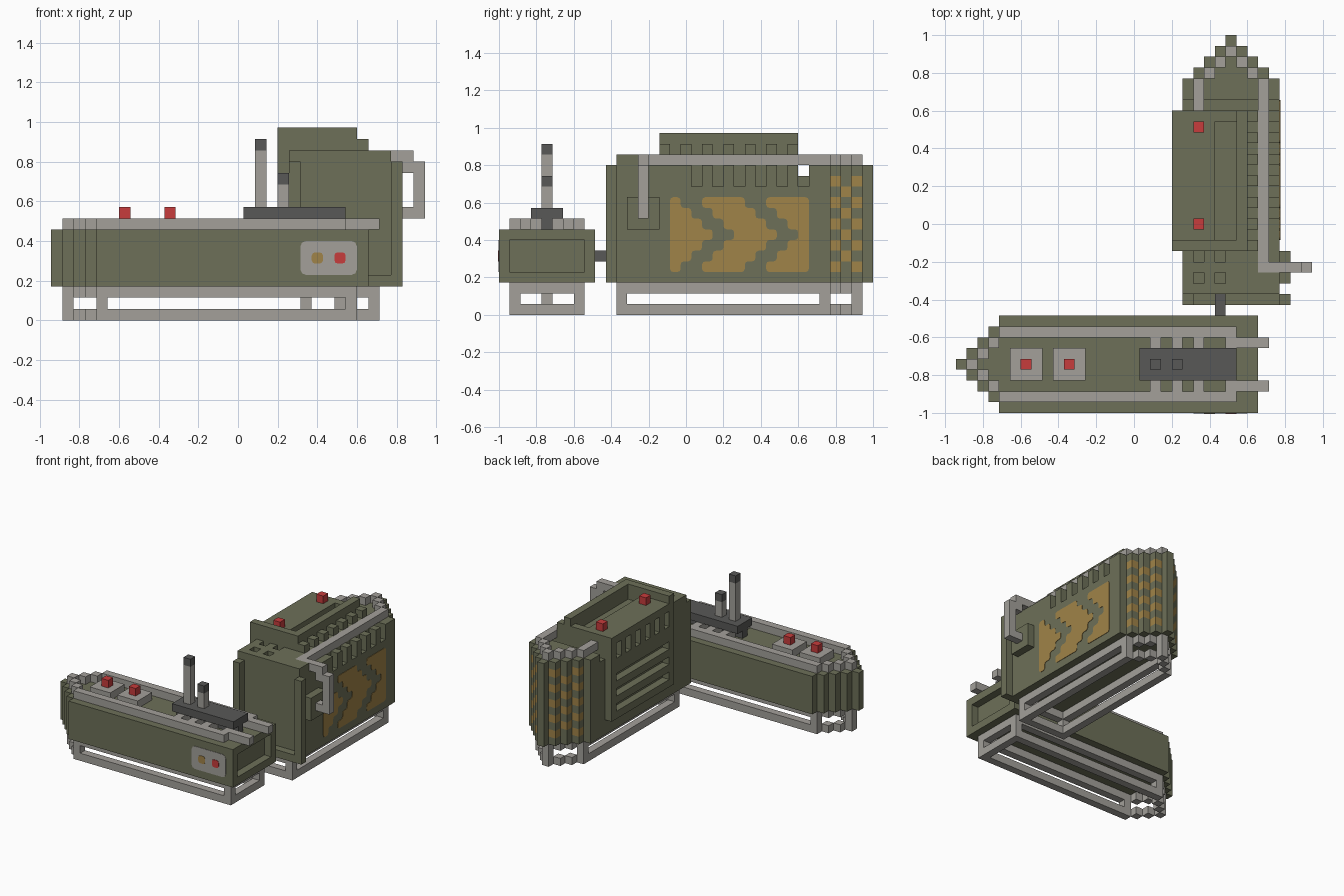
import bpy
import bmesh
from mathutils import Vector

cube = bpy.data.objects.get("Cube")
if cube:
    bpy.data.objects.remove(cube, do_unlink=True)

UNIT = 2 / 35
ORIGIN = Vector((-16.5, -17.5, 0))


def material(name, *rgb):
    mat = bpy.data.materials.new(name)
    mat.use_nodes = True
    mat.diffuse_color = (*rgb, 1)
    mat.node_tree.nodes["Principled BSDF"].inputs["Base Color"].default_value = (*rgb, 1)
    return mat


olive = material("olive", .153, .162, .098)
grey = material("light_grey", .366, .352, .323)
dark = material("dark_grey", .098, .098, .095)
red = material("red", .571, .045, .045)
ochre = material("ochre", .352, .227, .065)


def finish(name, bm, mat):
    mesh = bpy.data.meshes.new(name)
    bm.to_mesh(mesh)
    bm.free()
    mesh.materials.append(mat)
    obj = bpy.data.objects.new(name, mesh)
    bpy.context.collection.objects.link(obj)
    return obj


def box(x, y, z):
    """Cells of a block; each argument is a (start, end) pair or one index."""
    spans = [range(*s) if isinstance(s, tuple) else (s,) for s in (x, y, z)]
    return {(i, j, k) for i in spans[0] for j in spans[1] for k in spans[2]}


def blocks(name, mat, cells):
    """Outer skin of a set of cells."""
    bm = bmesh.new()
    verts = {}

    def vert(p):
        key = tuple(round(v) for v in p)
        if key not in verts:
            verts[key] = bm.verts.new((Vector(key) + ORIGIN) * UNIT)
        return verts[key]

    for cell in sorted(cells):
        for axis in range(3):
            for side in (0, 1):
                near = list(cell)
                near[axis] += 2 * side - 1
                if tuple(near) in cells:
                    continue
                u, w = Vector(), Vector()
                u[(axis + 1) % 3] = 1
                w[(axis + 2) % 3] = 1
                base = Vector(cell)
                base[axis] += side
                ring = [base, base + u, base + u + w, base + w]
                bm.faces.new([vert(p) for p in (ring if side else ring[::-1])])
    bmesh.ops.dissolve_limit(bm, angle_limit=.01, verts=bm.verts[:], edges=bm.edges[:])
    return finish(name, bm, mat)


def plate(name, mat, outline, to_world, normal, corner, thick=.003):
    """Thin painted plate with softened corners."""
    bm = bmesh.new()
    face = bm.faces.new([bm.verts.new((Vector(to_world(*p)) + ORIGIN) * UNIT) for p in outline])
    bmesh.ops.bevel(bm, geom=bm.verts[:], offset=corner * UNIT, segments=2,
                    affect='VERTICES', profile=.5)
    out = bmesh.ops.extrude_face_region(bm, geom=bm.faces[:])
    moved = [v for v in out["geom"] if isinstance(v, bmesh.types.BMVert)]
    bmesh.ops.translate(bm, verts=moved, vec=Vector(normal) * thick)
    bmesh.ops.recalc_face_normals(bm, faces=bm.faces[:])
    return finish(name, bm, mat)


# Both units share a pointed plan: a runs back from the nose, c runs across
def hull(length, z):
    cells = set()
    for a in range(length):
        inset = max(0, 4 - a)
        cells |= box(a, (inset, 9 - inset), z)
    return cells


def rail_loop(start, end, z):
    cells = set()
    for a in range(start, end):
        spread = min(a - 1, 3)
        cells |= box(a, 4 - spread, z) | box(a, 4 + spread, z)
    return cells


def skid(length):
    end = length - 1
    cells = set()
    for z in (0, 2):
        cells |= rail_loop(1, length, z) | box(end, (1, 8), z)
    for a, c in ((1, 4), (4, 1), (4, 7), (end, 1), (end, 7)):
        cells |= box(a, c, 1)
    return cells


def tall(cells):
    """Turn the shared plan so that its nose points to the back."""
    return {(21 + c, 34 - a, k) for a, c, k in cells}


# Low unit
blocks("low_body", olive, hull(28, (3, 8)) - box(27, (1, 8), (4, 7)))
blocks("low_skid", grey, skid(27))
rails = rail_loop(1, 26, 8)
for y in (2, 6):
    rails |= box((25, 29), y, 8)
blocks("low_rails", grey, rails)

ribs = set()
for x in (18, 20, 22):
    ribs |= box(x, (2, 4), 8) | box(x, (5, 7), 8)
blocks("antenna_ribs", grey, ribs)
blocks("antenna_base", dark, box((17, 26), (3, 6), 9) | box((17, 26), 4, 8))
for name, x, top in (("tall", 18, 15), ("short", 20, 12)):
    blocks(name + "_antenna", grey, box(x, 4, (10, top)))
    blocks(name + "_antenna_tip", dark, box(x, 4, top))
for name, x in (("rear", 6), ("middle", 10)):
    blocks(name + "_lamp_pad", grey, box((x - 1, x + 2), (3, 6), 8))
    blocks(name + "_lamp", red, box(x, 4, 9))


# Gauge panel on the front
def square(x, z, w, h):
    return [(x, z), (x + w, z), (x + w, z + h), (x, z + h)]


FRONT = Vector((0, -1, 0))
plate("gauge_panel", grey, square(22, 4, 5, 3), lambda x, z: (x, 0, z), FRONT, .5)
for name, mat, x in (("left", ochre, 23), ("right", red, 25)):
    plate(name + "_gauge", mat, square(x, 5, 1, 1), lambda x, z: (x, 0, z), FRONT, .3, .006)

blocks("connector", dark, box(24, (9, 11), 5))

# Tall unit, with a checker of coloured blocks on its nose
checker = set()
for a in (1, 2, 3):
    for k in range(4, 13):
        if (a + k) % 2:
            checker |= box(a, 4 - a, k) | box(a, 4 + a, k)
body = tall(hull(24, (3, 14)) - checker)
body -= box((21, 30), 28, 13)
for y in range(18, 30, 2):
    body -= box(29, y, (12, 14))
body |= box((21, 31), 10, (3, 14)) - box((22, 30), 10, (4, 14))
body |= box(30, (12, 15), (8, 11))
body |= box((21, 30), (11, 13), 14) | box((21, 28), (13, 15), 14)
for x in (22, 24):
    for y in (12, 14):
        body -= box(x, y, 14)
blocks("tall_body", olive, body)
blocks("nose_checker", ochre, tall(checker))
blocks("tall_skid", grey, tall(skid(24)))

# Top cabinet: raised front and side walls, trench, vents and fins
cabinet = box((20, 27), (15, 28), (14, 16)) | box(20, (15, 28), (5, 16))
cabinet |= box((20, 27), 15, 16) | box(26, (15, 28), 16)
cabinet -= box((24, 26), (16, 27), 15)
for z in (6, 8, 10):
    cabinet -= box(20, (16, 27), z)
for y in range(16, 27, 2):
    cabinet -= box(20, y, (13, 15))
cabinet |= box(27, (15, 28), 14)
for y in range(15, 28, 2):
    cabinet |= box(27, y, 15)
blocks("top_cabinet", olive, cabinet)
for name, y in (("front", 17), ("back", 26)):
    blocks(name + "_cabinet_lamp", red, box(22, y, 16))

# Top rail and side handle
top_rail = tall(rail_loop(1, 7, 14)) | box(28, (14, 31), 14)
blocks("tall_rails", grey, top_rail)
handle = box((28, 32), 13, 14) | box((31, 33), 13, 13)
handle |= box(32, 13, (9, 14)) | box((31, 33), 13, 9)
blocks("side_handle", grey, handle)


# Painted arrows on the side
def stepped(start, slope):
    """Edge running up the side, stepping toward the middle row."""
    edge = []
    for row in range(7):
        y = start + slope * (3 - abs(row - 3))
        edge += [(y, 4 + row), (y, 5 + row)]
    if not slope:
        edge = [edge[0], edge[-1]]
    return edge


def unique(points):
    return [p for i, p in enumerate(points) if p != points[i - 1]]


arrows = (("back_arrow", (16, 0), (17, 1)),
          ("middle_arrow", (19, 1), (23, 1)),
          ("front_arrow", (25, 1), (29, 0)))
for name, tail, tip in arrows:
    outline = unique(stepped(*tip) + stepped(*tail)[::-1])
    plate(name, ochre, outline, lambda y, z: (30, y, z), Vector((1, 0, 0)), .3)
